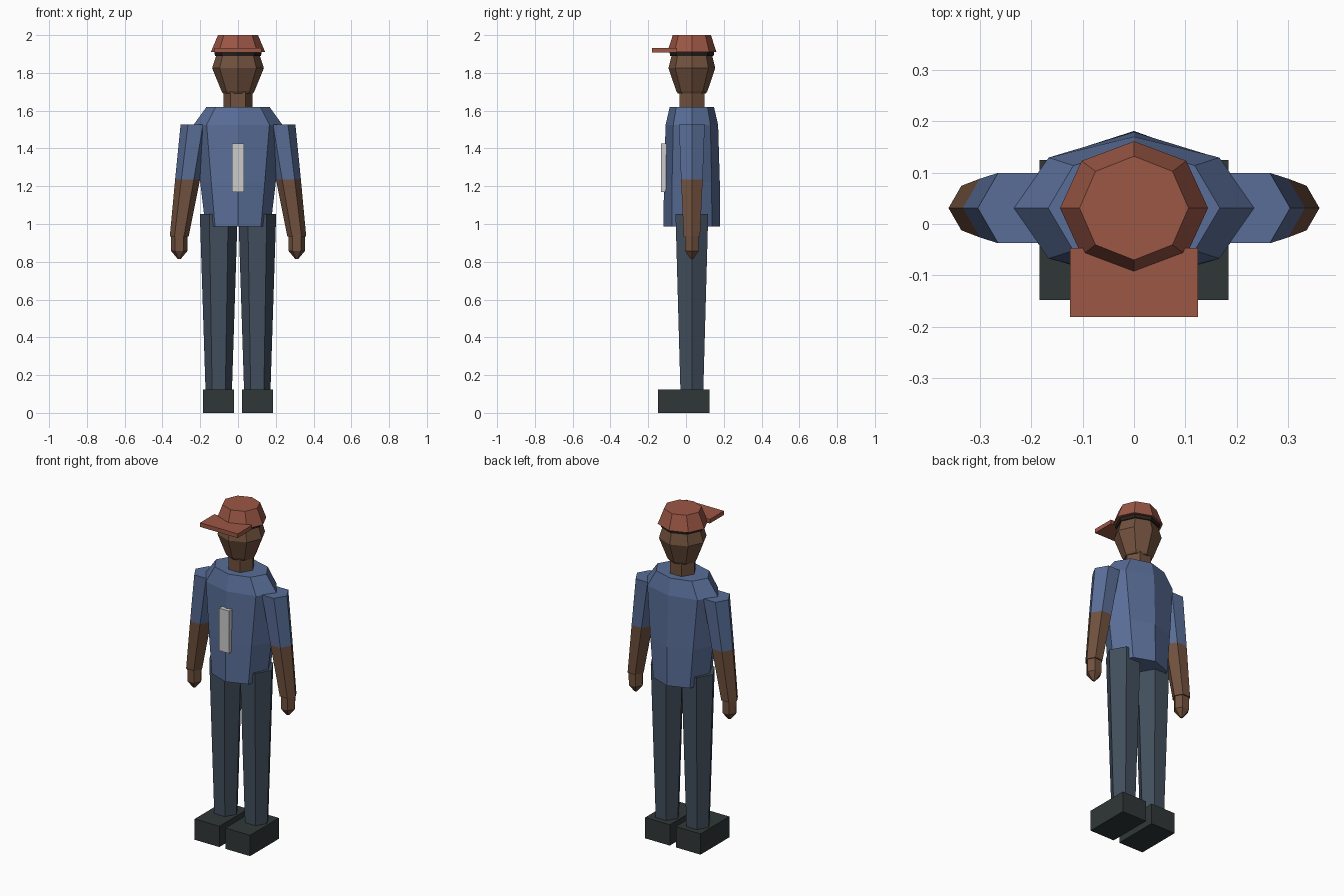
import bpy, bmesh
from math import cos, sin, pi

if "Cube" in bpy.data.objects:
    bpy.data.objects.remove(bpy.data.objects["Cube"])

AXIS_Y = 0.031   # the body stands slightly behind the origin


def material(name, rgb):
    m = bpy.data.materials.new(name)
    m.diffuse_color = (*rgb, 1)
    m.use_nodes = True
    m.node_tree.nodes["Principled BSDF"].inputs["Base Color"].default_value = m.diffuse_color
    return m


SKIN = material("skin", (0.165, 0.083, 0.048))
SHIRT = material("shirt_blue", (0.10, 0.155, 0.31))
TROUSER = material("trouser_grey", (0.055, 0.078, 0.11))
SHOE = material("shoe_dark", (0.03, 0.038, 0.038))
RED = material("cap_red", (0.33, 0.095, 0.06))
HAIR = material("hair_dark", (0.02, 0.014, 0.012))


def finish(bm, name, mat):
    bmesh.ops.recalc_face_normals(bm, faces=bm.faces)
    me = bpy.data.meshes.new(name)
    bm.to_mesh(me)
    bm.free()
    if mat:
        me.materials.append(mat)
    ob = bpy.data.objects.new(name, me)
    bpy.context.collection.objects.link(ob)
    return ob


def loft(name, sides, rings, mat):
    """Closed faceted tube through rings of (centre x, z, radius x, radius y)."""
    bm = bmesh.new()
    loops = []
    for cx, z, rx, ry in rings:
        loops.append([bm.verts.new((cx + rx * cos(2 * pi * i / sides),
                                    AXIS_Y + ry * sin(2 * pi * i / sides), z))
                      for i in range(sides)])
    for a, b in zip(loops, loops[1:]):
        for i in range(sides):
            j = (i + 1) % sides
            bm.faces.new((a[i], a[j], b[j], b[i]))
    bm.faces.new(loops[0][::-1])
    bm.faces.new(loops[-1])
    return finish(bm, name, mat)


def box(name, lo, hi, mat=None):
    bm = bmesh.new()
    bmesh.ops.create_cube(bm, size=1)
    for v in bm.verts:
        v.co = [(l + h) / 2 + c * (h - l) for c, l, h in zip(v.co, lo, hi)]
    return finish(bm, name, mat)


# Limbs, once per side
for side, s in (("left", 1), ("right", -1)):
    x0, x1 = sorted((s * 0.02, s * 0.184))
    box(f"{side}_shoe", (x0, -0.148, 0), (x1, 0.125, 0.125), SHOE)
    loft(f"{side}_trouser_leg", 6,
         [(s * 0.102, 0.12, 0.07, 0.07), (s * 0.102, 1.052, 0.1, 0.1)], TROUSER)
    loft(f"{side}_sleeve", 6,
         [(s * 0.267, 1.235, 0.066, 0.066), (s * 0.225, 1.527, 0.079, 0.079)], SHIRT)
    loft(f"{side}_forearm", 6,
         [(s * 0.311, 0.935, 0.05, 0.05), (s * 0.267, 1.235, 0.066, 0.066)], SKIN)
    loft(f"{side}_hand", 6,
         [(s * 0.311, 0.815, 0.008, 0.008), (s * 0.311, 0.858, 0.044, 0.042),
          (s * 0.311, 0.94, 0.045, 0.042)], SKIN)

# Torso and chest strip
loft("shirt_torso", 8,
     [(0, 0.987, 0.172, 0.15), (0, 1.22, 0.2, 0.148),
      (0, 1.525, 0.235, 0.139), (0, 1.62, 0.167, 0.117)], SHIRT)
box("chest_strip", (-0.033, -0.132, 1.17), (0.033, -0.1, 1.425))

# Neck and head
loft("neck", 6, [(0, 1.6, 0.077, 0.077), (0, 1.71, 0.077, 0.077)], SKIN)
loft("head", 8,
     [(0, 1.692, 0.08, 0.075), (0, 1.705, 0.088, 0.083),
      (0, 1.825, 0.137, 0.124), (0, 1.9, 0.113, 0.105)], SKIN)

# Hair band, cap crown and flat visor
loft("hair_band", 8, [(0, 1.89, 0.122, 0.115), (0, 1.915, 0.126, 0.119)], HAIR)
loft("cap_crown", 8, [(0, 1.91, 0.144, 0.13), (0, 2.0, 0.106, 0.101)], RED)
box("cap_visor", (-0.125, -0.181, 1.907), (0.125, -0.047, 1.932), RED)
